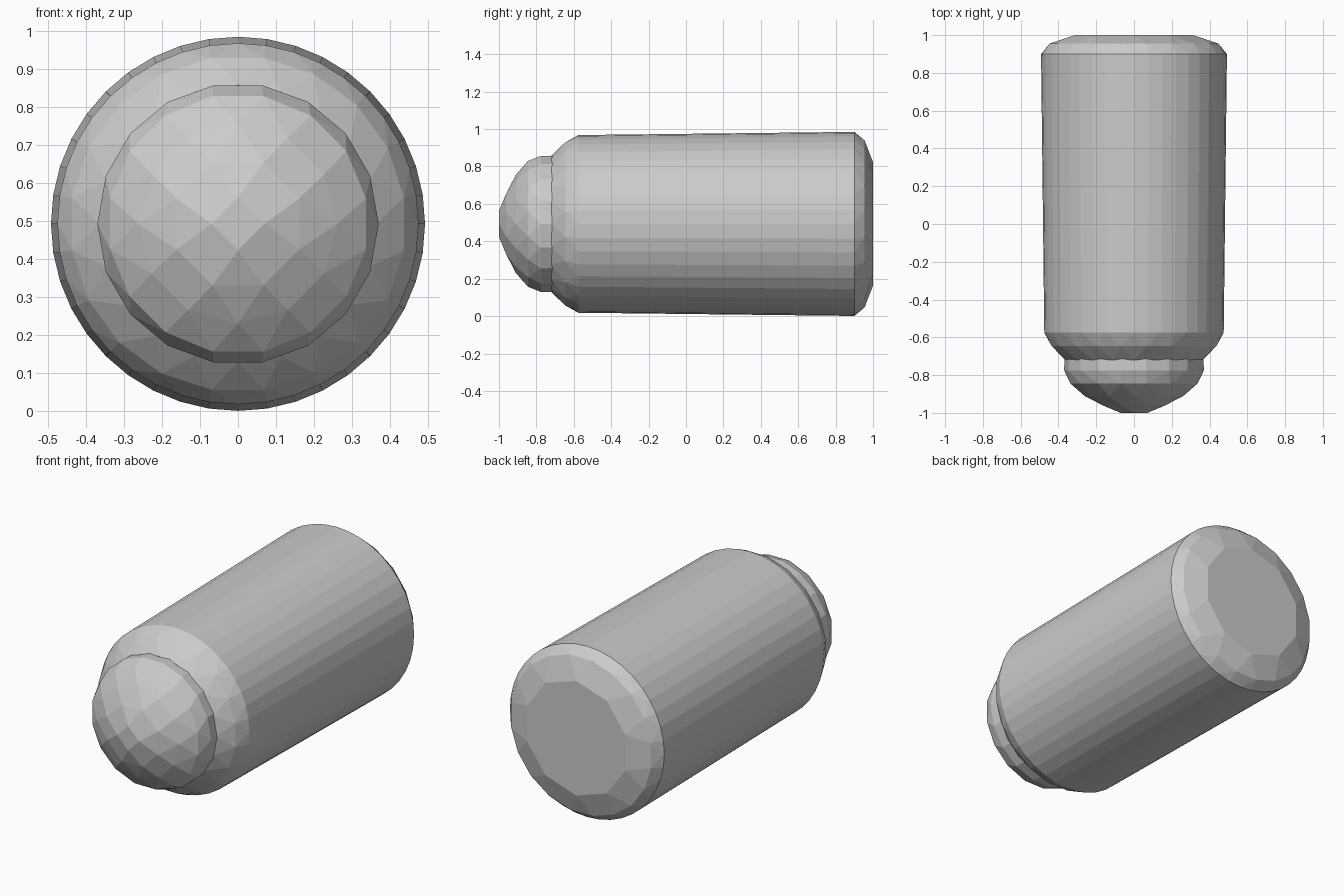
import bpy, bmesh
from math import cos, sin, tau, radians

if "Cube" in bpy.data.objects:
    bpy.data.objects.remove(bpy.data.objects["Cube"])

AXIS_Z = 0.493


def ring_hull(name, rings):
    """Convex faceted solid along y from rings of (y, radius, sides, turn)."""
    bm = bmesh.new()
    for y, r, n, turn in rings:
        for i in range(n):
            a = tau * (i + turn) / n
            bm.verts.new((r * cos(a), y, AXIS_Z + r * sin(a)))
    hull = bmesh.ops.convex_hull(bm, input=bm.verts[:])
    loose = [v for v in bm.verts if not v.link_faces]
    bmesh.ops.delete(bm, geom=loose, context='VERTS')
    # merge coplanar triangles into flat panels
    bmesh.ops.dissolve_limit(bm, angle_limit=radians(1), verts=bm.verts[:], edges=bm.edges[:])
    bmesh.ops.recalc_face_normals(bm, faces=bm.faces[:])
    mesh = bpy.data.meshes.new(name)
    bm.to_mesh(mesh)
    bm.free()
    obj = bpy.data.objects.new(name, mesh)
    bpy.context.collection.objects.link(obj)
    return obj


# Long, slightly flared body with a faceted shoulder and rounded back end
ring_hull("body", [
    (-0.72, 0.365, 20, 0),
    (-0.645, 0.442, 20, 0.5),
    (-0.575, 0.475, 40, 0),
    (0.90, 0.492, 40, 0),
    (0.955, 0.452, 20, 0.5),
    (1.00, 0.33, 10, 0.5),
])

# Domed nose, its rear edge sunk into the body's front plane
ring_hull("nose_dome", [
    (-1.00, 0.07, 4, 0),
    (-0.962, 0.175, 8, 0.5),
    (-0.91, 0.262, 12, 0),
    (-0.845, 0.343, 16, 0.5),
    (-0.775, 0.37, 18, 0),
    (-0.71, 0.368, 18, 0),
])
